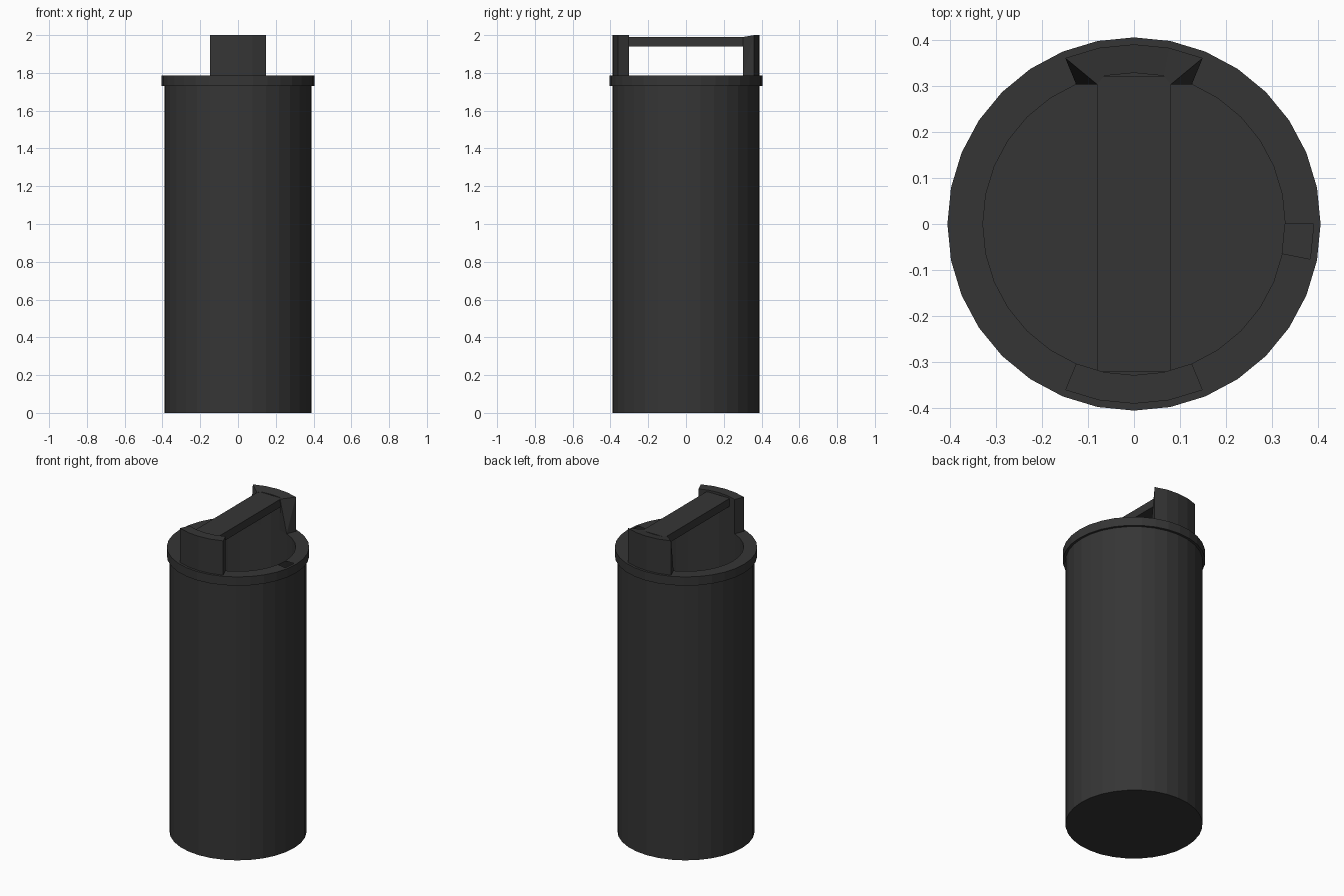
import bpy, bmesh, math

if "Cube" in bpy.data.objects:
    bpy.data.objects.remove(bpy.data.objects["Cube"])

N = 32
STEP = 2 * math.pi / N
R_IN, R_BODY, R_RIM = 0.328, 0.39, 0.405
Z_RIM0, Z_RIM1, Z_TOP = 1.73, 1.785, 2.0

mat = bpy.data.materials.new("charcoal_grey")
mat.diffuse_color = (0.036, 0.036, 0.036, 1)
mat.use_nodes = True
mat.node_tree.nodes["Principled BSDF"].inputs["Base Color"].default_value = mat.diffuse_color


def pt(r, k, z):
    return (r * math.cos(k * STEP), r * math.sin(k * STEP), z)


def finish(bm, name):
    me = bpy.data.meshes.new(name)
    bm.to_mesh(me)
    bm.free()
    me.materials.append(mat)
    ob = bpy.data.objects.new(name, me)
    bpy.context.collection.objects.link(ob)
    return ob


# Hollow canister with a projecting rim, revolved from a profile
bm = bmesh.new()
profile = [(R_BODY, 0), (R_BODY, Z_RIM0), (R_RIM, Z_RIM0), (R_RIM, Z_RIM1),
           (R_BODY, Z_RIM1), (R_IN, Z_RIM1), (R_IN, 0.06)]
rings = [[bm.verts.new(pt(r, k, z)) for k in range(N)] for r, z in profile]
for i, (a, b) in enumerate(zip(rings, rings[1:])):
    for k in range(N):
        if i == 4 and k == N - 1:   # open slot in the rim top
            continue
        j = (k + 1) % N
        bm.faces.new((a[k], a[j], b[j], b[k]))
bm.faces.new(rings[0][::-1])
bm.faces.new(rings[-1])
finish(bm, "canister_body")


# Curved handle posts standing on the rim
def handle_post(name, centre, sunken):
    bm = bmesh.new()
    cols = []
    for k in range(centre - 2, centre + 3):
        co = [pt(R_IN, k, Z_RIM1), pt(R_BODY, k, Z_RIM1),
              pt(R_BODY, k, Z_TOP), pt(R_IN, k, Z_TOP)]
        if sunken:                  # inner top edge drops to the grip
            x, y, z = co[3]
            if abs(k - centre) == 2:
                x = math.copysign(0.08, x)
            co[3] = (x, y, 1.99)
        cols.append([bm.verts.new(c) for c in co])
    for a, b in zip(cols, cols[1:]):
        for i in range(4):
            j = (i + 1) % 4
            bm.faces.new((a[i], a[j], b[j], b[i]))
    for c in (cols[0], cols[-1]):   # end caps, split because they can be bent
        bm.faces.new((c[0], c[1], c[2]))
        bm.faces.new((c[0], c[2], c[3]))
    bmesh.ops.recalc_face_normals(bm, faces=bm.faces[:])
    finish(bm, name)


handle_post("front_handle_post", 24, False)
handle_post("back_handle_post", 8, True)

# Flat grip bar between the posts
bm = bmesh.new()
bmesh.ops.create_cube(bm, size=1)
for v in bm.verts:
    v.co = (v.co.x * 0.16, v.co.y * 0.64, 1.964 + v.co.z * 0.05)
finish(bm, "grip_bar")
